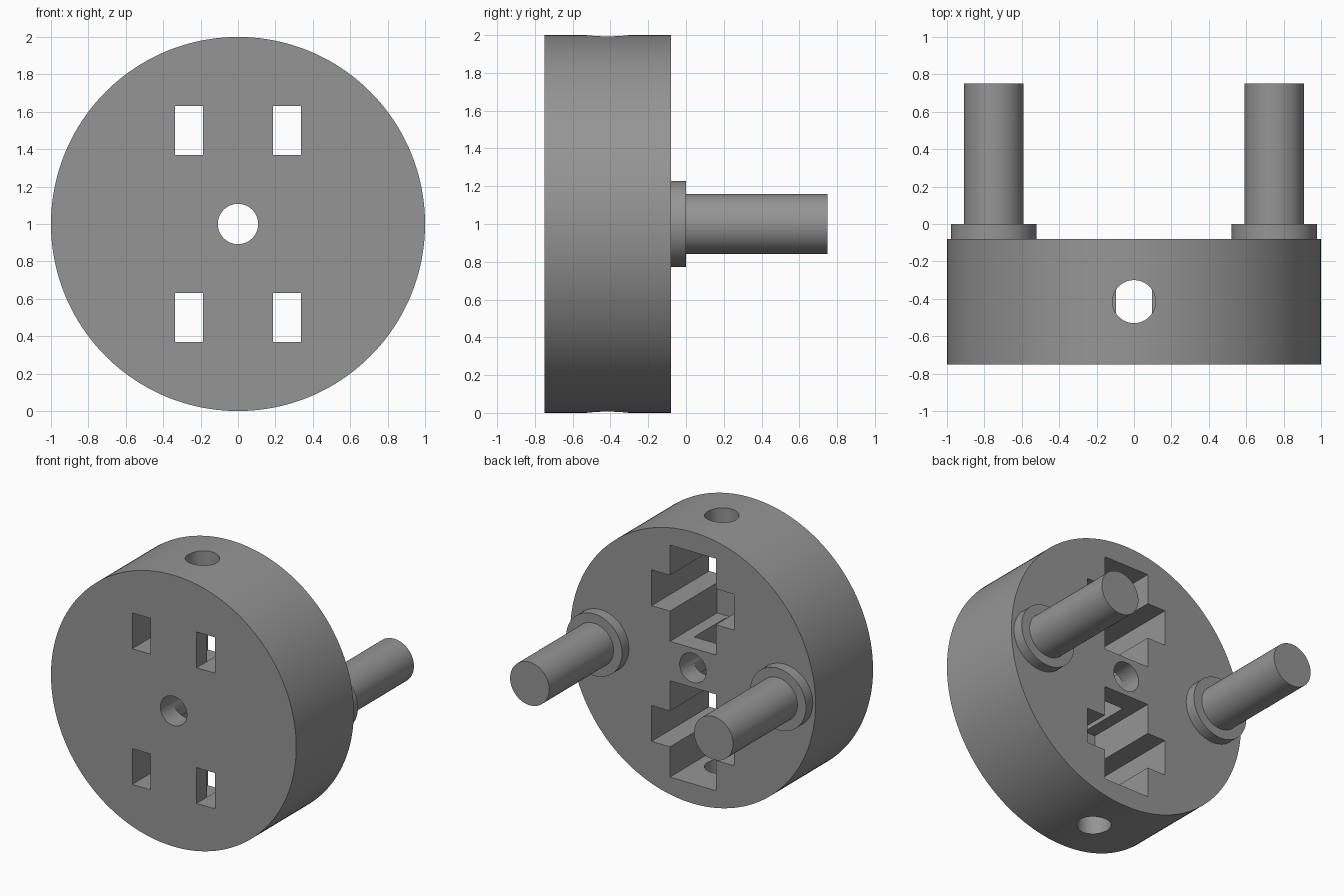
import bpy, math

if "Cube" in bpy.data.objects:
    bpy.data.objects.remove(bpy.data.objects["Cube"])

grey = bpy.data.materials.new("mid_grey")
grey.diffuse_color = (0.3, 0.3, 0.3, 1)
grey.use_nodes = True
grey.node_tree.nodes["Principled BSDF"].inputs["Base Color"].default_value = grey.diffuse_color


def finish(ob, name):
    ob.name = name
    ob.data.materials.clear()
    ob.data.materials.append(grey)
    return ob


def cylinder(name, r, start, end, x=0.0, z=1.0, sides=96):
    """Cylinder along y between start and end."""
    bpy.ops.mesh.primitive_cylinder_add(
        vertices=sides, radius=r, depth=end - start,
        location=(x, (start + end) / 2, z), rotation=(math.pi / 2, 0, 0))
    return finish(bpy.context.object, name)


def box(name, x0, x1, y0, y1, z0, z1):
    bpy.ops.mesh.primitive_cube_add(
        size=1, location=((x0 + x1) / 2, (y0 + y1) / 2, (z0 + z1) / 2))
    ob = bpy.context.object
    ob.scale = (x1 - x0, y1 - y0, z1 - z0)
    return finish(ob, name)


def smooth(ob):
    bpy.ops.object.select_all(action='DESELECT')
    ob.select_set(True)
    bpy.context.view_layer.objects.active = ob
    bpy.ops.object.shade_smooth_by_angle(angle=math.radians(30))


def cut(target, cutter):
    mod = target.modifiers.new("cut", 'BOOLEAN')
    mod.operation, mod.solver, mod.object = 'DIFFERENCE', 'EXACT', cutter
    bpy.context.view_layer.objects.active = target
    bpy.ops.object.modifier_apply(modifier=mod.name)
    bpy.data.objects.remove(cutter)


BACK, FRONT, FLOOR = -0.08, -0.75, -0.63

# main disc
disc = cylinder("disc_body", 1.0, FRONT, BACK, sides=160)

# cross-shaped pockets in the back, with two windows each through the front
for zc in (0.5, 1.5):
    cut(disc, box("pocket", -0.187, 0.187, FLOOR, 0.1, zc - 0.355, zc + 0.355))
    cut(disc, box("pocket_wings", -0.337, 0.337, FLOOR, 0.1, zc - 0.132, zc + 0.132))
    for s in (-1, 1):
        a, b = sorted((s * 0.187, s * 0.337))
        cut(disc, box("window", a, b, -0.9, -0.5, zc - 0.132, zc + 0.132))

# slot joining the pockets, and the axle hole
cut(disc, box("slot", -0.095, 0.095, -0.60, -0.23, 0.6, 1.4))
cut(disc, cylinder("axle_hole", 0.108, -0.9, 0.1, sides=48))

# radial holes through the rim, top and bottom
for z in (0.1, 1.9):
    bpy.ops.mesh.primitive_cylinder_add(vertices=48, radius=0.115, depth=0.6,
                                        location=(0, -0.415, z))
    cut(disc, finish(bpy.context.object, "rim_hole"))
smooth(disc)

# two pins with collars on the back
for side, s in (("left", -1), ("right", 1)):
    smooth(cylinder(side + "_collar", 0.228, BACK - 0.005, 0.0, x=s * 0.75))
    smooth(cylinder(side + "_pin", 0.159, -0.02, 0.75, x=s * 0.75))
